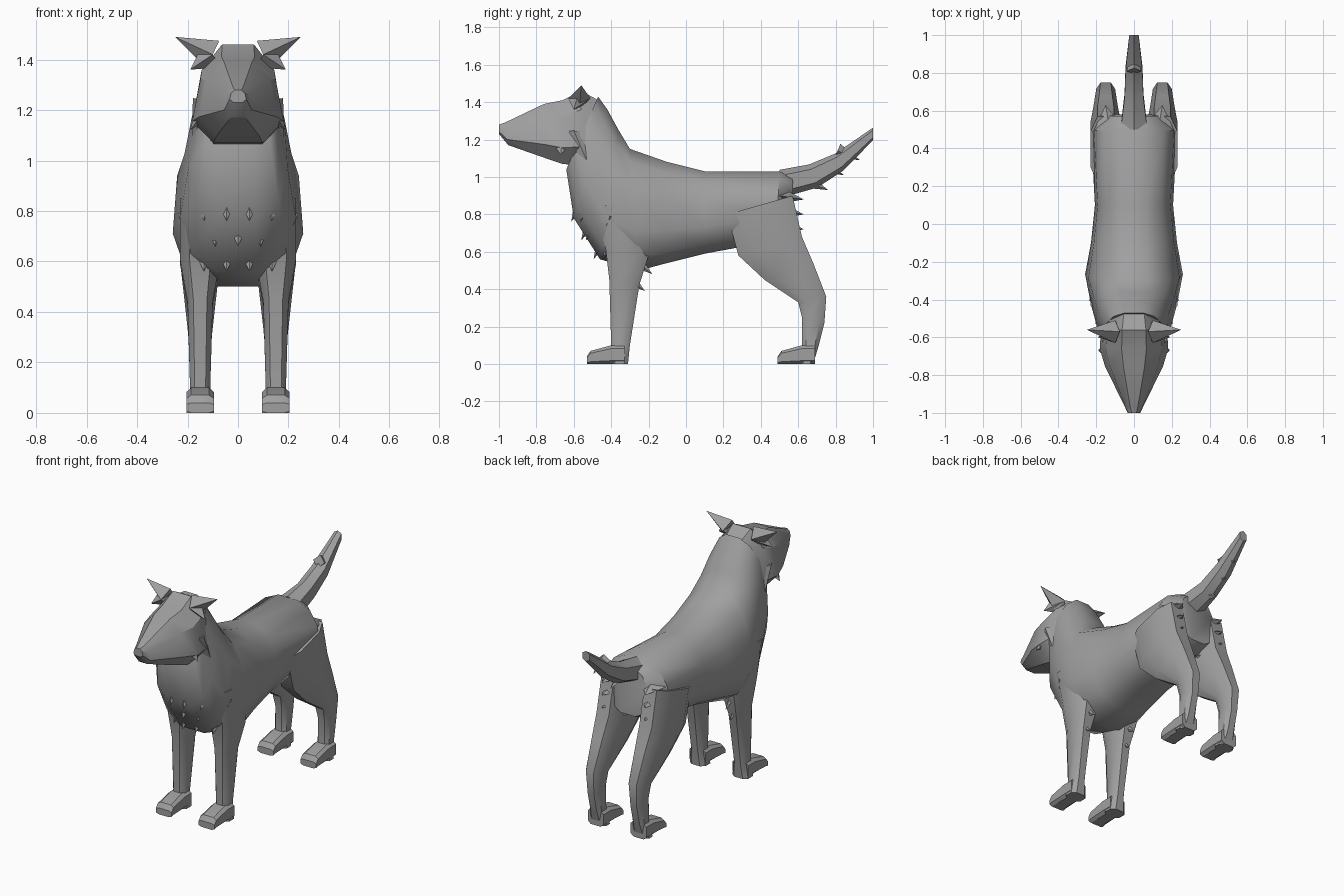
import bpy, bmesh
from math import sin, cos, pi, copysign, radians
from mathutils import Vector

if "Cube" in bpy.data.objects:
    bpy.data.objects.remove(bpy.data.objects["Cube"])

fur = bpy.data.materials.new("grey fur")
fur.use_nodes = True
grey = (.35, .35, .35, 1)
fur.diffuse_color = grey
fur.node_tree.nodes["Principled BSDF"].inputs["Base Color"].default_value = grey

ACROSS = Vector((1, 0, 0))
ALONG = Vector((0, 1, 0))
LEG_X = .15


def finish(bm, name, angle):
    """Turn a bmesh into a shaded object."""
    bmesh.ops.recalc_face_normals(bm, faces=bm.faces)
    mesh = bpy.data.meshes.new(name)
    bm.to_mesh(mesh)
    bm.free()
    mesh.materials.append(fur)
    ob = bpy.data.objects.new(name, mesh)
    bpy.context.collection.objects.link(ob)
    bpy.ops.object.select_all(action="DESELECT")
    ob.select_set(True)
    bpy.context.view_layer.objects.active = ob
    bpy.ops.object.shade_smooth_by_angle(angle=radians(angle))


def power(value, exponent):
    return copysign(abs(value) ** exponent, value)


def loft(name, rings, x=0, sides=8, square=.8, taper=0, angle=35):
    """Skin rings given as: y, z of one edge; y, z of the other; half width."""
    bm = bmesh.new()
    loops = []
    flat = cos(pi / sides) ** square
    for ya, za, yb, zb, half_width in rings:
        first, last = Vector((x, ya, za)), Vector((x, yb, zb))
        loop = []
        for i in range(sides):
            turn = 2 * pi * (i + .5) / sides
            u = power(cos(turn), square) / flat
            v = power(sin(turn), square) / flat
            point = last.lerp(first, (1 + v) / 2)
            point += ACROSS * half_width * u * (1 - taper * v)
            loop.append(bm.verts.new(point))
        loops.append(loop)
    for near, far in zip(loops, loops[1:]):
        for i in range(sides):
            j = (i + 1) % sides
            bm.faces.new((near[i], near[j], far[j], far[i]))
    bm.faces.new(loops[0])
    bm.faces.new(loops[-1])
    finish(bm, name, angle)


def locks(name, base_tip_pairs, wide, thick, axis=ACROSS):
    """Pointed locks of fur, each on a diamond base lying along the axis."""
    bm = bmesh.new()
    for base, tip in base_tip_pairs:
        base, tip = Vector(base), Vector(tip)
        normal = (tip - base).cross(axis).normalized()
        corners = (base + axis * wide, base + normal * thick,
                   base - axis * wide, base - normal * thick)
        ring = [bm.verts.new(corner) for corner in corners]
        point = bm.verts.new(tip)
        bm.faces.new(ring)
        for i in range(len(ring)):
            bm.faces.new((ring[i - 1], ring[i], point))
    finish(bm, name, 25)


# Torso and neck in one skin
loft("torso_and_neck", [
    (.57, 1, .58, .7, .13),
    (.5, 1.03, .48, .66, .22),
    (.1, 1.03, .1, .59, .2),
    (-.1, 1.08, -.1, .54, .22),
    (-.3, 1.15, -.25, .5, .25),
    (-.36, 1.25, -.46, .56, .22),
    (-.42, 1.36, -.6, .78, .19),
    (-.47, 1.43, -.64, 1.04, .15),
], sides=12, taper=.1, angle=45)

# Head tapering to the muzzle
loft("head", [
    (-.45, 1.4, -.5, 1.1, .13),
    (-.56, 1.46, -.57, 1.06, .16),
    (-.66, 1.41, -.66, 1.07, .165),
    (-.76, 1.39, -.75, 1.1, .14),
    (-.97, 1.29, -.95, 1.17, .05),
    (-1, 1.28, -1, 1.23, .03),
], taper=.2, angle=30)

# Tail with a ragged fringe below
loft("tail", [
    (.5, 1.03, .52, .9, .07),
    (.66, 1.06, .7, .95, .05),
    (.8, 1.12, .84, 1.04, .045),
    (1, 1.26, 1, 1.2, .025),
], sides=6)
tail_tips = [Vector((0, .76, .93)).lerp(Vector((0, .93, 1.09)), i / 2) for i in range(3)]
locks("tail_fringe", [(tip + Vector((0, -.12, .05)), tip) for tip in tail_tips],
      wide=.04, thick=.04)

# Chest fur: rows of locks pointing down
chest = []
for row in range(3):
    count = 4 + row % 2
    for i in range(count):
        x = (i - (count - 1) / 2) * .09
        y = -.6 + .06 * row + 3 * x * x
        z = .8 - .1 * row
        chest.append(((x, y + .04, z + .09), (x, y - .02, z - .04)))
locks("chest_fur", chest, wide=.06, thick=.04)

for side, label in ((1, "left"), (-1, "right")):
    leg_x = side * LEG_X
    loft(label + "_front_leg", [
        (-.5, .85, -.2, .85, .08),
        (-.43, .62, -.2, .58, .08),
        (-.41, .45, -.25, .42, .05),
        (-.4, .1, -.3, .1, .04),
        (-.4, 0, -.31, 0, .055),
    ], x=leg_x, square=.7)
    loft(label + "_hind_leg", [
        (.22, .8, .57, .9, .08),
        (.28, .58, .62, .68, .08),
        (.42, .45, .68, .54, .065),
        (.6, .33, .75, .36, .05),
        (.62, .25, .74, .22, .04),
        (.62, .1, .71, .1, .04),
        (.61, 0, .68, 0, .055),
    ], x=leg_x, square=.7)

    # Paws: short boxy wedges sloping down to the toes
    for part, toe in (("_front_paw", -.53), ("_hind_paw", .49)):
        slope = ((.2, .1), (.13, .1), (.02, .07), (0, .04))
        loft(label + part, [(toe + back, height, toe + back, 0, .055)
                            for back, height in slope],
             x=leg_x, square=.5, angle=25)

    # Ears folded outwards, with a small lock underneath
    skull = Vector((side * .1, -.57, 1.42))
    locks(label + "_ear", [
        (skull, (side * .25, -.56, 1.49)),
        (skull, (side * .19, -.6, 1.36)),
    ], wide=.06, thick=.06, axis=ALONG)

    # Cheek ruff
    locks(label + "_cheek_fur", [
        ((side * .13, -.66, 1.2), (side * .19, -.67, 1.12)),
        ((side * .14, -.6, 1.24), (side * .18, -.51, 1.04)),
    ], wide=.07, thick=.04, axis=ALONG)

    # Rump fringe pointing back
    rump_heights = [.9 - .08 * i for i in range(4)]
    locks(label + "_rump_fur", [((side * .13, .5, z), (leg_x, .63, z - .02))
                                for z in rump_heights], wide=.08, thick=.045)

    # Elbow fringe behind the front leg
    locks(label + "_elbow_fur", [((leg_x, y - .1, z + .08), (leg_x, y, z))
                                 for y, z in ((-.18, .48), (-.22, .39))],
          wide=.03, thick=.04)
